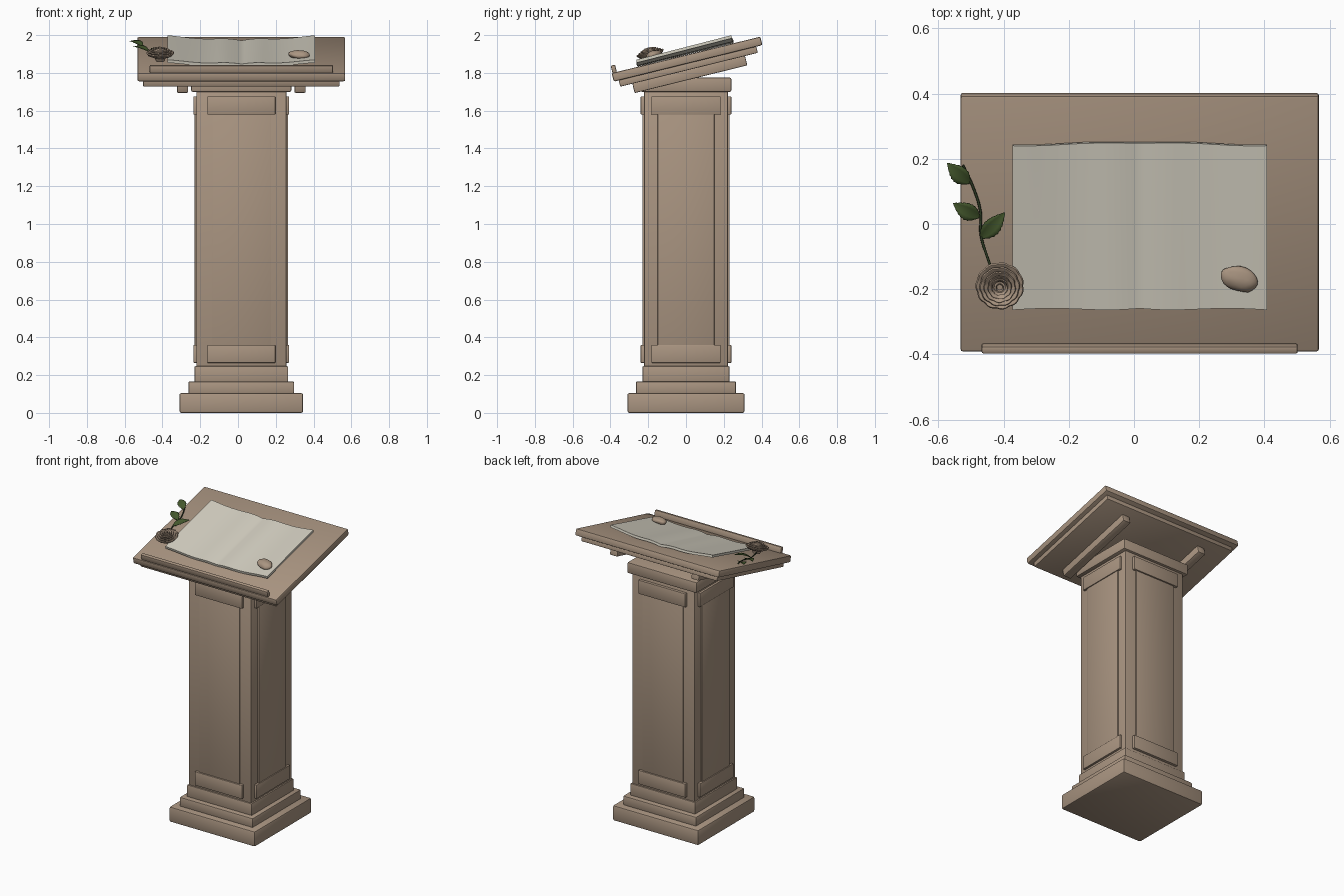
import bpy, bmesh, math, random
from mathutils import Vector, Matrix, noise

if "Cube" in bpy.data.objects:
    bpy.data.objects.remove(bpy.data.objects["Cube"])

random.seed(3)
CX = 0.0175                                   # the stand sits slightly right of centre
# Local frame of the sloping desk: x across, y up the slope, z out of the board
DESK = Matrix.Translation((0, 0, 1.895)) @ Matrix.Rotation(math.radians(13.8), 4, 'X')


def material(name, rgb):
    m = bpy.data.materials.new(name)
    m.diffuse_color = (*rgb, 1)
    m.use_nodes = True
    m.node_tree.nodes["Principled BSDF"].inputs["Base Color"].default_value = m.diffuse_color
    return m


WOOD = material("tan_wood", (0.40, 0.30, 0.22))
PAPER = material("cream_paper", (0.65, 0.62, 0.53))
LEAF = material("leaf_green", (0.058, 0.098, 0.026))
STEM = material("dark_stem_green", (0.03, 0.05, 0.02))


def finish(name, bm, mat, matrix=Matrix(), smooth=None):
    bmesh.ops.recalc_face_normals(bm, faces=bm.faces)
    me = bpy.data.meshes.new(name)
    bm.to_mesh(me)
    bm.free()
    ob = bpy.data.objects.new(name, me)
    bpy.context.collection.objects.link(ob)
    ob.matrix_world = matrix
    me.materials.append(mat)
    if smooth:
        bpy.ops.object.select_all(action='DESELECT')
        ob.select_set(True)
        bpy.context.view_layer.objects.active = ob
        bpy.ops.object.shade_smooth_by_angle(angle=math.radians(smooth))
    return ob


def box(name, x, y, z, bevel=0.004, matrix=Matrix()):
    """Bevelled wooden box from (min, max) ranges."""
    bm = bmesh.new()
    bmesh.ops.create_cube(bm, size=1)
    for v in bm.verts:
        v.co = [r[0] + (c + 0.5) * (r[1] - r[0]) for c, r in zip(v.co, (x, y, z))]
    bmesh.ops.bevel(bm, geom=bm.edges[:], offset=bevel, segments=2, profile=0.5, affect='EDGES')
    return finish(name, bm, WOOD, matrix, 30)


def centred(name, hx, hy, z0, z1, bevel):
    return box(name, (CX - hx, CX + hx), (-hy, hy), (z0, z1), bevel)


# Stepped base, column and capital
centred("base_plinth", 0.3275, 0.31, 0, 0.105, 0.01)
centred("base_step", 0.28, 0.265, 0.1, 0.167, 0.008)
centred("base_collar", 0.2475, 0.23, 0.16, 0.247, 0.005)
centred("column", 0.238, 0.222, 0.24, 1.705, 0.005)
centred("capital", 0.265, 0.24, 1.70, 1.775, 0.008)

# Raised panels and rails on all four sides
for side, s in (("front", -1), ("back", 1)):
    def plate(name, half, out, z0, z1):
        box(f"{side}_{name}", (CX - half, CX + half), sorted((s * 0.2, s * out)), (z0, z1), 0.003)
    plate("panel", 0.155, 0.23, 0.34, 1.60)
    plate("lower_rail", 0.18, 0.24, 0.265, 0.36)
    plate("upper_rail", 0.18, 0.24, 1.58, 1.675)
for side, s in (("left", -1), ("right", 1)):
    def plate(name, half, out, z0, z1):
        box(f"{side}_{name}", sorted((CX + s * 0.21, CX + s * out)), (-half, half), (z0, z1), 0.003)
    plate("panel", 0.15, 0.247, 0.34, 1.60)
    plate("lower_rail", 0.183, 0.253, 0.265, 0.36)
    plate("upper_rail", 0.183, 0.253, 1.58, 1.675)

# Sloping desk: top board, under board, two battens and the book stop
box("desk_board", (CX - 0.55, CX + 0.55), (-0.405, 0.405), (-0.046, 0), 0.008, DESK)
box("under_board", (CX - 0.52, CX + 0.52), (-0.378, 0.372), (-0.08, -0.044), 0.005, DESK)
for side, s in (("left", -1), ("right", 1)):
    c = CX + s * 0.311
    box(f"{side}_batten", (c - 0.029, c + 0.029), (-0.312, 0.302), (-0.131, -0.078), 0.005, DESK)
box("book_stop", (CX - 0.485, CX + 0.485), (-0.401, -0.377), (-0.002, 0.04), 0.006, DESK)


# Open book: a gently waving sheet on each side of the spine
def page_height(t, v):
    a = abs(t)
    lift = 0.015 + 0.013 * math.sin(min(a * 3.2, 1.0) * math.pi / 2) - 0.008 * math.sin(a * math.pi) ** 2
    return lift + 0.010 * a ** 3 + 0.006 * a * v


bm = bmesh.new()
NX, NY = 48, 12
layers = []
for depth in (0, 0.016):
    rows = []
    for j in range(NY + 1):
        v = j / NY
        row = []
        for i in range(NX + 1):
            t = i / NX * 2 - 1
            y = -0.263 + 0.522 * v + 0.003 * math.sin(abs(t) * 6) * (2 * v - 1)
            row.append(bm.verts.new((CX + 0.39 * t, y, max(page_height(t, v) - depth, 0.001))))
        rows.append(row)
    layers.append(rows)
top, bot = layers
for rows in layers:
    for j in range(NY):
        for i in range(NX):
            bm.faces.new((rows[j][i], rows[j][i + 1], rows[j + 1][i + 1], rows[j + 1][i]))
rim = ([(0, i) for i in range(NX)] + [(j, NX) for j in range(NY)]
       + [(NY, i) for i in range(NX, 0, -1)] + [(j, 0) for j in range(NY, 0, -1)])
for (a, b), (c, d) in zip(rim, rim[1:] + rim[:1]):
    bm.faces.new((top[a][b], top[c][d], bot[c][d], bot[a][b]))
finish("open_book", bm, PAPER, DESK, 40)

# Smooth stone resting on the right page
bm = bmesh.new()
bmesh.ops.create_icosphere(bm, subdivisions=3, radius=1)
for v in bm.verts:
    k = 1 + 0.10 * noise.noise(v.co * 1.6)
    v.co = Vector((v.co.x * 0.06, v.co.y * 0.038, v.co.z * 0.023)) * k
finish("stone", bm, WOOD, DESK @ Matrix.Translation((0.325, -0.164, 0.042))
       @ Matrix.Rotation(math.radians(-18), 4, 'Z'), 40)

# Flower head: overlapping scalloped petal rings stepping up to the middle
ROSE = DESK @ Matrix.Translation((-0.412, -0.182, 0))
bm = bmesh.new()
SEG = 60
for k in range(6):
    r = 0.075 - 0.0125 * k
    zt = 0.055 + 0.024 * math.sin(k / 5 * math.pi / 2)
    petals = max(5, 11 - k)
    profile = [(r * 0.45, zt - 0.024), (r * 0.88, zt - 0.012), (r, zt), (r * 0.95, zt + 0.005),
               (r * 0.86, zt + 0.003), (r * 0.7, zt - 0.006)]
    rings = []
    for pr, pz in profile:
        ring = []
        for i in range(SEG):
            a = i * math.tau / SEG
            wave = abs(math.sin(a * petals / 2 + k * 1.3))
            q = pr * (0.95 + 0.05 * wave)
            ring.append(bm.verts.new((q * math.cos(a), q * math.sin(a), pz + 0.003 * (wave - 0.5))))
        rings.append(ring)
    for lo, hi in zip(rings, rings[1:]):
        for i in range(SEG):
            n = (i + 1) % SEG
            bm.faces.new((lo[i], lo[n], hi[n], hi[i]))
    bm.faces.new(rings[0])
    bm.faces.new(rings[-1])
finish("flower_petals", bm, WOOD, ROSE, 50)
bm = bmesh.new()
bmesh.ops.create_cone(bm, cap_ends=True, segments=20, radius1=0.022, radius2=0.036, depth=0.03,
                      matrix=Matrix.Translation((0, 0, 0.026)))
finish("flower_base", bm, WOOD, ROSE, 40)

# Curved stem
cu = bpy.data.curves.new("flower_stem", 'CURVE')
cu.dimensions = '3D'
cu.bevel_depth = 0.004
cu.bevel_resolution = 2
cu.use_fill_caps = True
path = [(-0.42, -0.18, 0.025), (-0.45, -0.10, 0.02), (-0.47, -0.03, 0.014), (-0.471, 0.04, 0.012),
        (-0.492, 0.115, 0.014), (-0.525, 0.19, 0.018)]
sp = cu.splines.new('BEZIER')
sp.bezier_points.add(len(path) - 1)
for p, co in zip(sp.bezier_points, path):
    p.co = co
    p.handle_left_type = p.handle_right_type = 'AUTO'
cu.materials.append(STEM)
stem = bpy.data.objects.new("flower_stem", cu)
bpy.context.collection.objects.link(stem)
stem.matrix_world = DESK


# Pointed, serrated leaves folded along the midrib
def leaf(name, base, tip, lift, half=0.027):
    base, tip = Vector((*base, 0.015)), Vector((*tip, 0.015 + lift))
    along = tip - base
    side = along.cross(Vector((0, 0, 1))).normalized()
    bm = bmesh.new()
    rows, n = [], 16
    for i in range(n + 1):
        t = i / n
        w = half * math.sin(math.pi * t ** 0.85) * (1.0 if i % 2 else 0.9) + 0.0008
        mid = base + along * t + Vector((0, 0, 0.008 * math.sin(math.pi * t)))
        rows.append([bm.verts.new(mid + side * w * s + Vector((0, 0, 0.22 * w * abs(s))))
                     for s in (-1, -0.5, 0, 0.5, 1)])
    for a, b in zip(rows, rows[1:]):
        for j in range(4):
            bm.faces.new((a[j], a[j + 1], b[j + 1], b[j]))
    ob = finish(name, bm, LEAF, DESK, 50)
    ob.modifiers.new("thickness", 'SOLIDIFY').thickness = 0.002


leaf("upper_leaf", (-0.503, 0.132), (-0.573, 0.199), 0.012)
leaf("middle_leaf", (-0.473, 0.025), (-0.555, 0.072), 0.012)
leaf("lower_leaf", (-0.471, -0.042), (-0.396, 0.043), 0.012)
